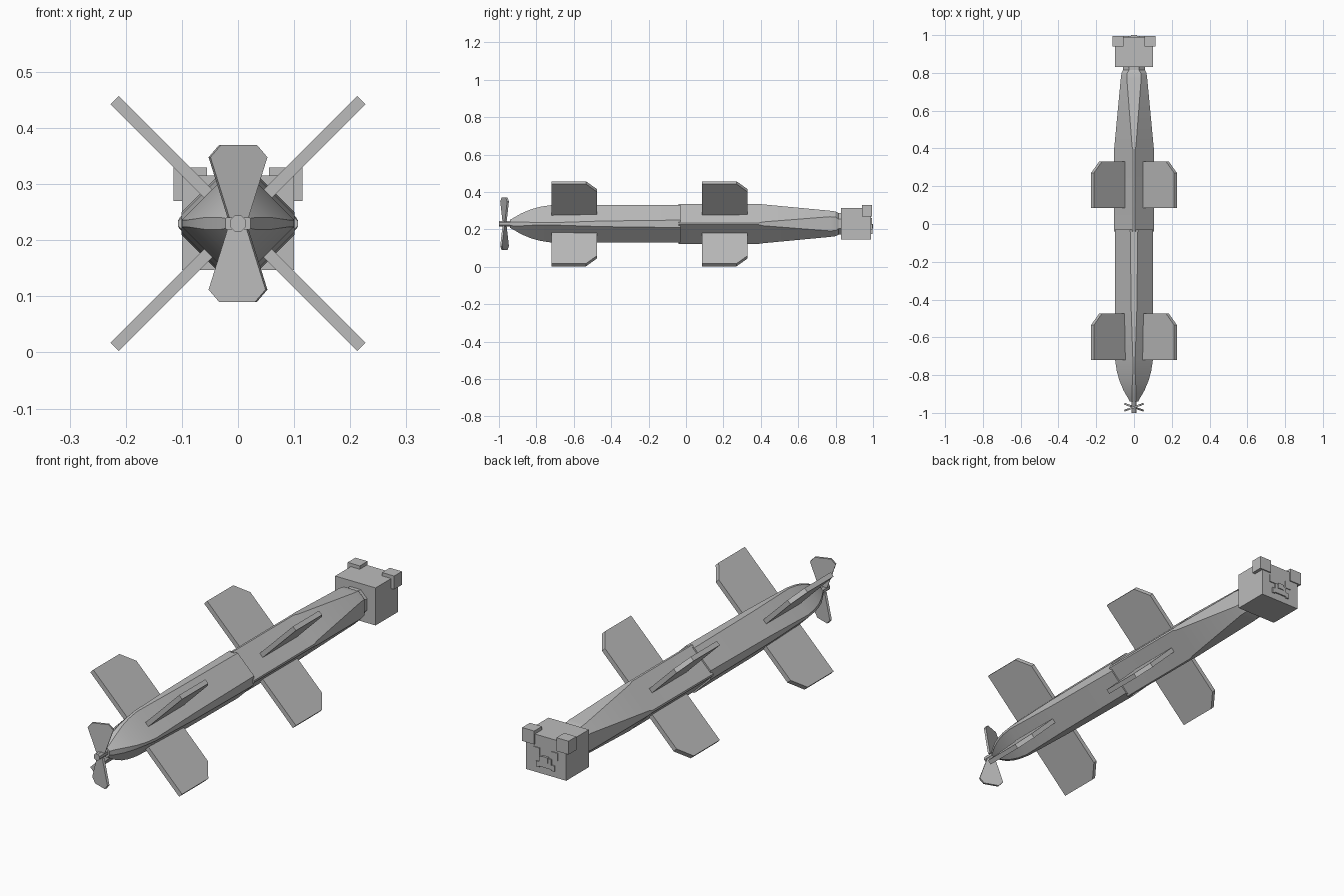
import bpy, bmesh, math
from mathutils import Matrix, Vector

cube = bpy.data.objects.get("Cube")
if cube:
    bpy.data.objects.remove(cube, do_unlink=True)

AXIS = 0.23  # height of the centre line

grey = bpy.data.materials.new("mid grey")
grey.use_nodes = True
grey.diffuse_color = (0.5, 0.5, 0.5, 1)
grey.node_tree.nodes["Principled BSDF"].inputs["Base Color"].default_value = (0.5, 0.5, 0.5, 1)


def finish(name, bm):
    bmesh.ops.recalc_face_normals(bm, faces=bm.faces)
    mesh = bpy.data.meshes.new(name)
    bm.to_mesh(mesh)
    bm.free()
    mesh.materials.append(grey)
    obj = bpy.data.objects.new(name, mesh)
    bpy.context.collection.objects.link(obj)
    return obj


def loft(name, stations):
    """Eight-sided hull from (y, radius, half width of the flats)."""
    bm = bmesh.new()
    rings = []
    for y, r, w in stations:
        outline = [(r, -w), (r, w), (w, r), (-w, r), (-r, w), (-r, -w), (-w, -r), (w, -r)]
        rings.append([bm.verts.new((x, y, AXIS + z)) for x, z in outline])
    for a, b in zip(rings, rings[1:]):
        for i in range(8):
            j = (i + 1) % 8
            bm.faces.new((a[i], a[j], b[j], b[i]))
    bm.faces.new(rings[0])
    bm.faces.new(rings[-1])
    return finish(name, bm)


def plate(name, outline, thickness, matrix):
    """Flat plate drawn in local XZ, thickened along local Y."""
    bm = bmesh.new()
    face = bm.faces.new([bm.verts.new((x, -thickness / 2, z)) for x, z in outline])
    new = bmesh.ops.extrude_face_region(bm, geom=[face])["geom"]
    bmesh.ops.translate(bm, vec=(0, thickness, 0),
                        verts=[v for v in new if isinstance(v, bmesh.types.BMVert)])
    bm.transform(matrix)
    return finish(name, bm)


def box(name, low, high):
    low, high = Vector(low), Vector(high)
    bm = bmesh.new()
    bmesh.ops.create_cube(bm, size=1)
    bm.transform(Matrix.Translation((low + high) / 2) @ Matrix.Diagonal((high - low).to_4d()))
    return finish(name, bm)


# Hull: nose and forward body, then the slightly wider middle and tapering tail
hulls = [
    loft("forward_hull", [(-0.94, 0.022, 0.009), (-0.92, 0.033, 0.011), (-0.88, 0.056, 0.011),
                          (-0.83, 0.077, 0.008), (-0.78, 0.091, 0.006), (-0.72, 0.1, 0.006),
                          (-0.45, 0.101, 0.015), (-0.03, 0.101, 0.02)]),
    loft("rear_hull", [(-0.04, 0.107, 0.004), (0.39, 0.107, 0.005), (0.41, 0.104, 0.01),
                       (0.77, 0.07, 0.038), (0.8, 0.066, 0.036), (0.815, 0.058, 0.026),
                       (0.84, 0.058, 0.026)]),
]
for hull in hulls:
    bpy.ops.object.select_all(action="DESELECT")
    hull.select_set(True)
    bpy.context.view_layer.objects.active = hull
    bpy.ops.object.shade_smooth_by_angle(angle=math.radians(25))

# Fins: two crosses of four plates with a clipped trailing tip
for set_name, y0, root in (("front", -0.72, 0.068), ("rear", 0.085, 0.078)):
    tip, chord = 0.311, 0.245
    outline = [(root, 0), (tip, 0), (tip, chord - 0.06), (tip - 0.06, chord), (root, chord)]
    for i, corner in enumerate(("upper_left", "upper_right", "lower_right", "lower_left")):
        angle = math.radians(45 + 90 * i)
        out = Vector((math.cos(angle), 0, math.sin(angle)))
        along = Vector((0, 1, 0))
        side = along.cross(out)
        m = Matrix((out, side, along)).transposed().to_4x4()
        m.translation = (0, y0, AXIS)
        plate(f"{set_name}_{corner}_fin", outline, 0.021, m)

# Propeller: twisted blades on a small shaft
blade = [(-0.018, 0.01), (0.018, 0.01), (0.054, 0.118), (0.034, 0.14), (-0.034, 0.14), (-0.054, 0.118)]
for name, turn in (("upper_blade", 0), ("lower_blade", math.pi)):
    m = (Matrix.Translation((0, -0.97, AXIS)) @ Matrix.Rotation(turn, 4, "Y")
         @ Matrix.Rotation(math.radians(20), 4, "Z"))
    plate(name, blade, 0.01, m)
loft("propeller_shaft", [(-1, 0.014, 0.006), (-0.93, 0.014, 0.006)])

# Animal head on the tail
box("head", (-0.1, 0.83, 0.147), (0.1, 0.99, 0.315))
for side, s in (("left", 1), ("right", -1)):
    def pair(name, x0, x1, y0, y1, z0, z1):
        xs = sorted((s * x0, s * x1))
        box(f"{side}_{name}", (xs[0], y0, z0), (xs[1], y1, z1))
    pair("ear", 0.055, 0.115, 0.94, 0.995, 0.27, 0.33)
    pair("eye", 0.03, 0.06, 0.985, 0.994, 0.225, 0.26)
    pair("mouth_corner", 0.03, 0.045, 0.985, 0.996, 0.175, 0.2)
box("muzzle", (-0.03, 0.985, 0.18), (0.03, 0.996, 0.225))
box("nose", (-0.015, 0.985, 0.205), (0.015, 1.0, 0.23))
